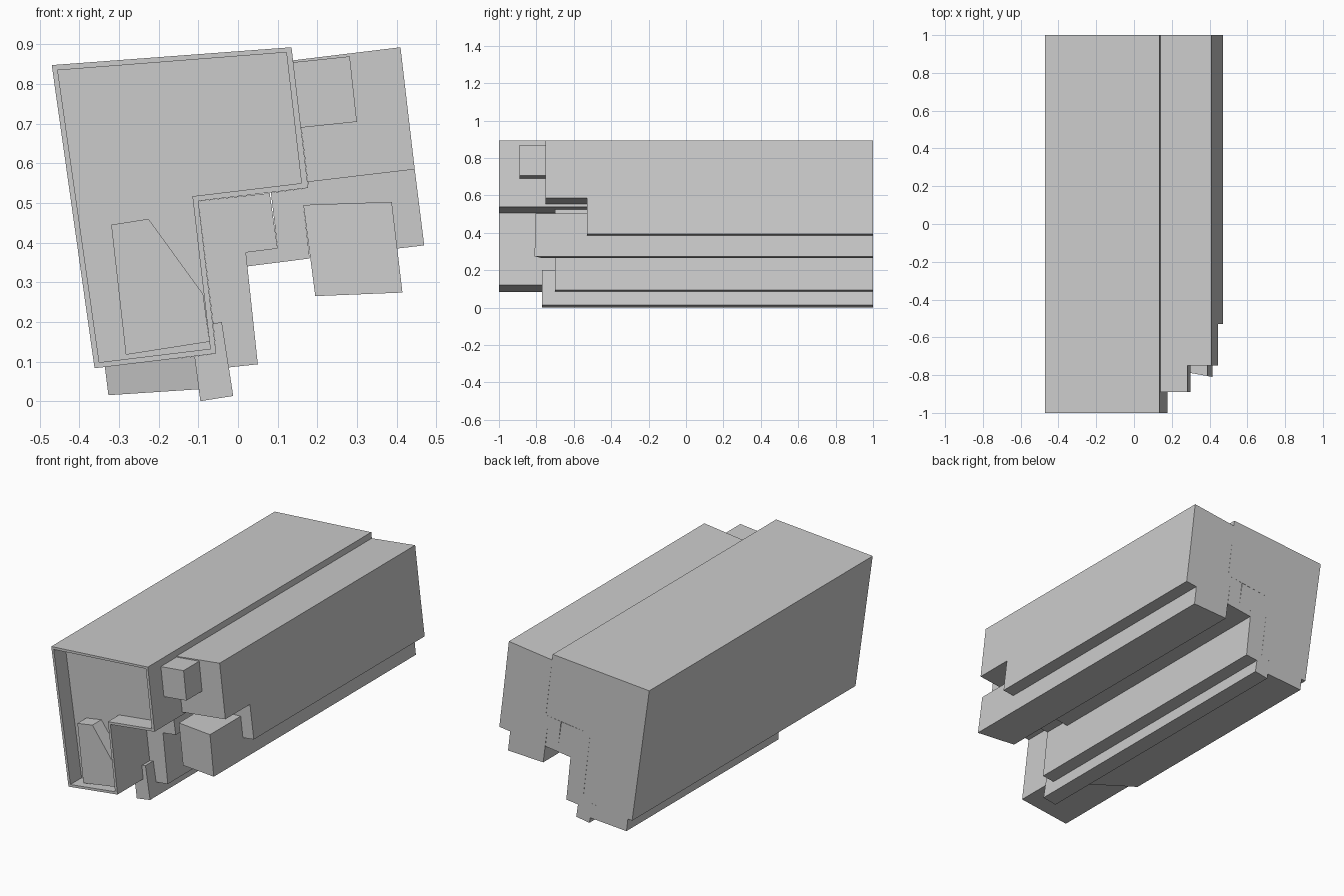
import bpy
import bmesh

if "Cube" in bpy.data.objects:
    bpy.data.objects.remove(bpy.data.objects["Cube"])

BACK = 1.0


def loft(name, rings):
    """Skin matching rings of 3D points and cap both ends."""
    bm = bmesh.new()
    loops = [[bm.verts.new(p) for p in ring] for ring in rings]
    n = len(loops[0])
    for a, b in zip(loops, loops[1:]):
        for i in range(n):
            j = (i + 1) % n
            bm.faces.new((a[i], a[j], b[j], b[i]))
    bm.faces.new(loops[0])
    bm.faces.new(loops[-1])
    bmesh.ops.recalc_face_normals(bm, faces=bm.faces[:])
    mesh = bpy.data.meshes.new(name)
    bm.to_mesh(mesh)
    bm.free()
    obj = bpy.data.objects.new(name, mesh)
    bpy.context.collection.objects.link(obj)
    return obj


def ring(profile, y):
    """Place an (x, z) profile at y; y may be a function of x and z."""
    return [(x, y(x, z) if callable(y) else y, z) for x, z in profile]


def prism(name, profile, front, back=BACK):
    return loft(name, [ring(profile, front), ring(profile, back)])


# Main L-shaped casing with a thin rim around a recessed front panel
outer = [(-.47, .848), (.135, .893), (.177, .538), (-.1, .505), (-.055, .12), (-.362, .083)]
inner = [(-.455, .835), (.122, .88), (.16, .55), (-.115, .517), (-.07, .132), (-.35, .098)]
loft("casing", [ring(outer, BACK), ring(outer, -1), ring(inner, -1), ring(inner, -.9)])

# Wedge standing inside the recess
prism("recess_wedge",
      [(-.32, .445), (-.226, .46), (-.088, .27), (-.072, .15), (-.283, .117)], -.98, -.9)

# Upper right block and the small cube in front of it
prism("upper_block", [(.139, .86), (.41, .893), (.446, .585), (.176, .553)], -.75)
prism("small_cube", [(.138, .855), (.282, .87), (.3, .705), (.158, .69)], -.89, -.75)

# Set-back block joining the right side parts
prism("rear_block",
      [(.176, .553), (.446, .585), (.47, .393), (.401, .385), (.388, .503), (.165, .495),
       (.181, .36), (.023, .34), (.02, .375), (.1, .385), (.083, .526), (.177, .538)], -.53)

# Hanging box whose front is slightly skewed
prism("hanging_box", [(.165, .495), (.388, .503), (.415, .274), (.195, .265)],
      lambda x, z: -.77 - .18 * (x - .195))

# Stepped inner column beside the casing
prism("inner_column",
      [(-.1, .505), (.08, .525), (.1, .385), (.02, .375), (.05, .093), (-.024, .085),
       (-.041, .2), (-.063, .195)], -.7)

# Narrow foot touching the ground
prism("foot",
      [(-.063, .195), (-.041, .2), (-.012, .013), (-.095, 0), (-.11, .113), (-.055, .12)], -.77)

# Shallow runner under the casing with an angled front
prism("bottom_runner", [(-.336, .087), (-.327, .015), (-.098, .03), (-.11, .113)],
      lambda x, z: -.36 - .81 * (x + .327))
